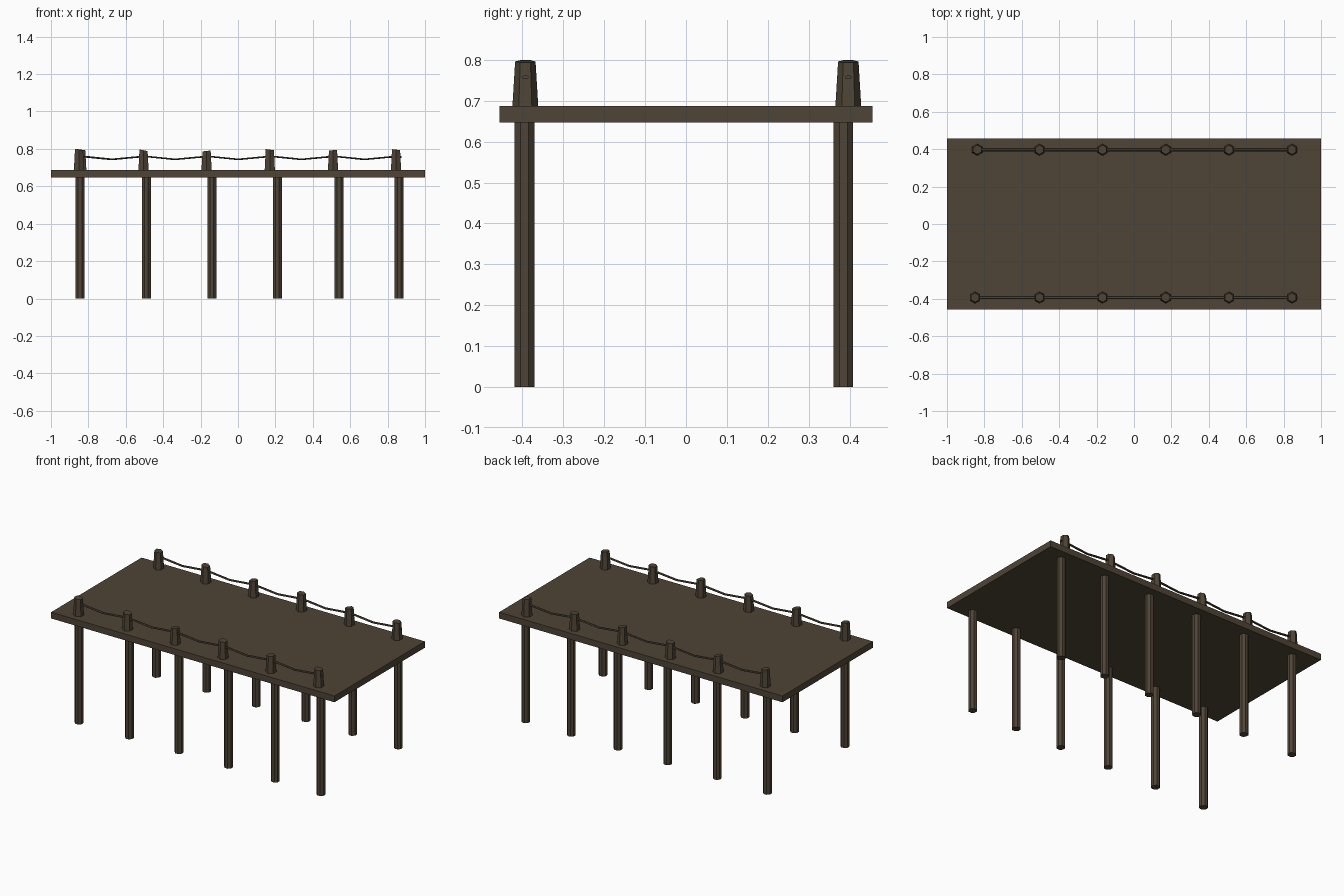
import bpy, bmesh, math
from mathutils import Vector

if "Cube" in bpy.data.objects:
    bpy.data.objects.remove(bpy.data.objects["Cube"])

wood = bpy.data.materials.new("dark brown wood")
wood.diffuse_color = (0.078, 0.058, 0.037, 1)
wood.use_nodes = True
wood.node_tree.nodes["Principled BSDF"].inputs["Base Color"].default_value = wood.diffuse_color


def finish(name, bm):
    bmesh.ops.recalc_face_normals(bm, faces=bm.faces)
    me = bpy.data.meshes.new(name)
    bm.to_mesh(me)
    bm.free()
    me.materials.append(wood)
    ob = bpy.data.objects.new(name, me)
    bpy.context.collection.objects.link(ob)
    return ob


def tapered(name, x, y, z0, z1, r0, r1, sides, tilt=0.0, turn=0.0):
    bm = bmesh.new()
    bmesh.ops.create_cone(bm, cap_ends=True, segments=sides,
                          radius1=r0, radius2=r1, depth=z1 - z0)
    for v in bm.verts:
        a = math.atan2(v.co.y, v.co.x) + turn
        r = v.co.xy.length
        v.co.x, v.co.y = r * math.cos(a), r * math.sin(a)
        if v.co.z > 0:  # sloping saw cut on the top
            v.co.z += tilt * v.co.x
        v.co += Vector((x, y, (z0 + z1) / 2))
    return finish(name, bm)


def rope(name, pts, ry, rz, sides=6):
    bm = bmesh.new()
    rings = []
    for p in pts:
        rings.append([bm.verts.new((p[0], p[1] + ry * math.cos(k * math.tau / sides),
                                    p[2] + rz * math.sin(k * math.tau / sides)))
                      for k in range(sides)])
    for a, b in zip(rings, rings[1:]):
        for k in range(sides):
            j = (k + 1) % sides
            bm.faces.new((a[k], a[j], b[j], b[k]))
    bm.faces.new(rings[0])
    bm.faces.new(rings[-1])
    return finish(name, bm)


# deck slab
bm = bmesh.new()
bmesh.ops.create_cube(bm, size=1)
bmesh.ops.scale(bm, vec=(2, 0.912, 0.04), verts=bm.verts)
bmesh.ops.translate(bm, vec=(0, 0, 0.667), verts=bm.verts)
finish("deck", bm)

# supporting piles
for side, y in (("front", -0.395), ("back", 0.385)):
    for x in (-0.845, -0.49, -0.14, 0.21, 0.54, 0.862):
        tapered(side + "_pile", x, y, 0, 0.66, 0.026, 0.026, 8, turn=math.pi / 8)

# hexagonal posts and sagging ropes
tilts = (-0.15, -0.2, 0.12, -0.12, 0.1, -0.12)
tops = (0.796, 0.793, 0.789, 0.796, 0.793, 0.796)
for side, y, first in (("front", -0.393, -0.85), ("back", 0.397, -0.838)):
    xs = [first, -0.505, -0.168, 0.17, 0.508, 0.845]
    for x, t, h in zip(xs, tilts, tops):
        tapered(side + "_post", x, y, 0.68, h, 0.032, 0.025, 6, tilt=t)
    pts = [(xs[0], y, 0.759)]
    for a, b in zip(xs, xs[1:]):
        pts.append((a + 0.03, y, 0.758))
        pts.append(((a + b) / 2, y, 0.744))
        pts.append((b - 0.03, y, 0.757))
    pts.append((xs[-1] + 0.03, y, 0.757))
    rope(side + "_rope", pts, 0.009, 0.005)
